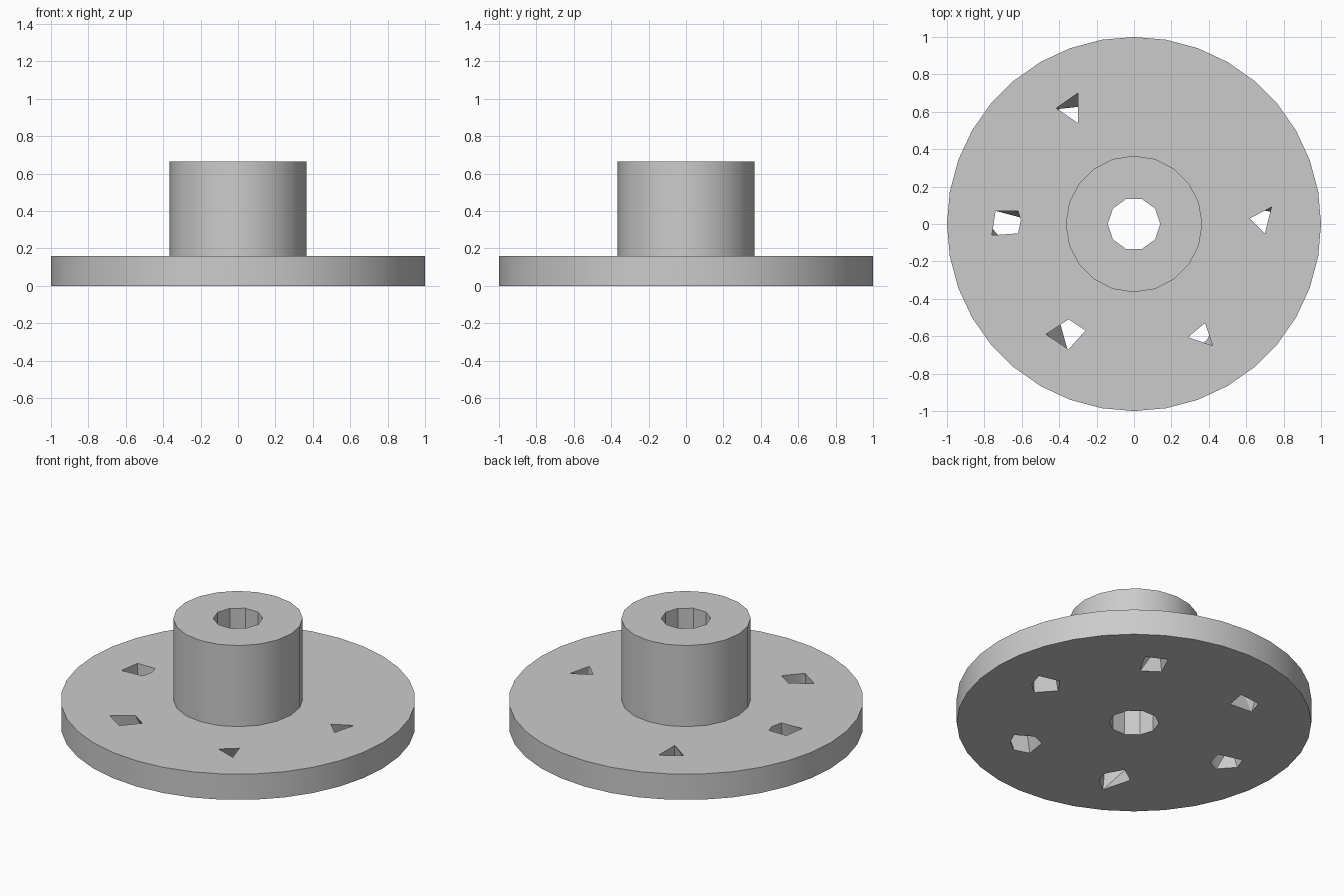
import bpy
import bmesh
import math

cube = bpy.data.objects.get("Cube")
if cube:
    bpy.data.objects.remove(cube, do_unlink=True)

PLATE_TOP = 0.16
HUB_TOP = 0.665

grey = bpy.data.materials.new("plain_grey")
grey.use_nodes = True
GREY = (0.6, 0.6, 0.6, 1)
grey.diffuse_color = GREY
grey.node_tree.nodes["Principled BSDF"].inputs["Base Color"].default_value = GREY


def hull(name, points):
    """Closed convex solid around a set of points."""
    bm = bmesh.new()
    for p in points:
        bm.verts.new(p)
    result = bmesh.ops.convex_hull(bm, input=bm.verts)
    loose = {v for v in result["geom_interior"] + result["geom_unused"]
             if isinstance(v, bmesh.types.BMVert)}
    bmesh.ops.delete(bm, geom=list(loose), context="VERTS")
    bmesh.ops.dissolve_limit(bm, angle_limit=0.002, verts=bm.verts, edges=bm.edges)
    bmesh.ops.recalc_face_normals(bm, faces=bm.faces)
    mesh = bpy.data.meshes.new(name)
    bm.to_mesh(mesh)
    bm.free()
    mesh.materials.append(grey)
    obj = bpy.data.objects.new(name, mesh)
    bpy.context.collection.objects.link(obj)
    return obj


def cylinder(name, radius, low, high, sides):
    ring = [math.tau * i / sides for i in range(sides)]
    return hull(name, [(radius * math.cos(a), radius * math.sin(a), z)
                       for z in (low, high) for a in ring])


def combine(body, tool, operation):
    """Apply a boolean and discard the tool."""
    tool.hide_render = True
    mod = body.modifiers.new("combine", "BOOLEAN")
    mod.operation = operation
    mod.solver = "EXACT"
    mod.object = tool
    bpy.ops.object.select_all(action="DESELECT")
    bpy.context.view_layer.objects.active = body
    body.select_set(True)
    bpy.ops.object.modifier_apply(modifier=mod.name)
    bpy.data.objects.remove(tool, do_unlink=True)


# Round plate with a raised hub and a bore through both
body = cylinder("flanged_hub", 1.0, 0, PLATE_TOP, 36)
combine(body, cylinder("hub", 0.365, 0.05, HUB_TOP, 20), "UNION")
combine(body, cylinder("bore", 0.14, -0.1, 0.8, 10), "DIFFERENCE")

# Six rough bolt holes: outline at the top, outline at the bottom
bolt_holes = {
    "left": ([(.62, .03), (.735, .09), (.7, -.05)],
             [(.72, -.04), (.75, .06), (.62, .09), (.56, 0), (.65, -.1)]),
    "back_right": ([(-.415, .62), (-.3, .7), (-.3, .54)],
                   [(-.28, .51), (-.26, .63), (-.4, .615), (-.43, .52)]),
    "right": ([(-.74, .07), (-.62, .07), (-.605, .02), (-.62, -.05), (-.76, -.06)],
              [(-.62, -.07), (-.59, .03), (-.74, .07), (-.77, -.01), (-.69, -.1)]),
    "front_right": ([(-.35, -.51), (-.26, -.57), (-.35, -.67), (-.47, -.59)],
                    [(-.27, -.63), (-.24, -.55), (-.3, -.44), (-.4, -.51), (-.35, -.69)]),
    "front_left": ([(.38, -.53), (.42, -.65), (.29, -.605)],
                   [(.39, -.62), (.43, -.54), (.33, -.48), (.25, -.51), (.23, -.64), (.32, -.67)]),
}
for side, (top, bottom) in bolt_holes.items():
    points = [(x, y, PLATE_TOP + 0.001) for x, y in top]
    points += [(x, y, -0.001) for x, y in bottom]
    combine(body, hull(side + "_hole", points), "DIFFERENCE")

# The back left hole is blind and narrows to a point under the top
blind = [(.35, .47), (.43, .61), (.31, .67), (.25, .54)]
points = [(x, y, -0.001) for x, y in blind]
points += [(.3, .58, 0.14), (.39, .6, 0.14)]
combine(body, hull("back_left_hole", points), "DIFFERENCE")

# Smooth round walls, sharp rims
bpy.ops.object.select_all(action="DESELECT")
body.select_set(True)
bpy.context.view_layer.objects.active = body
bpy.ops.object.shade_smooth_by_angle(angle=math.radians(30))
